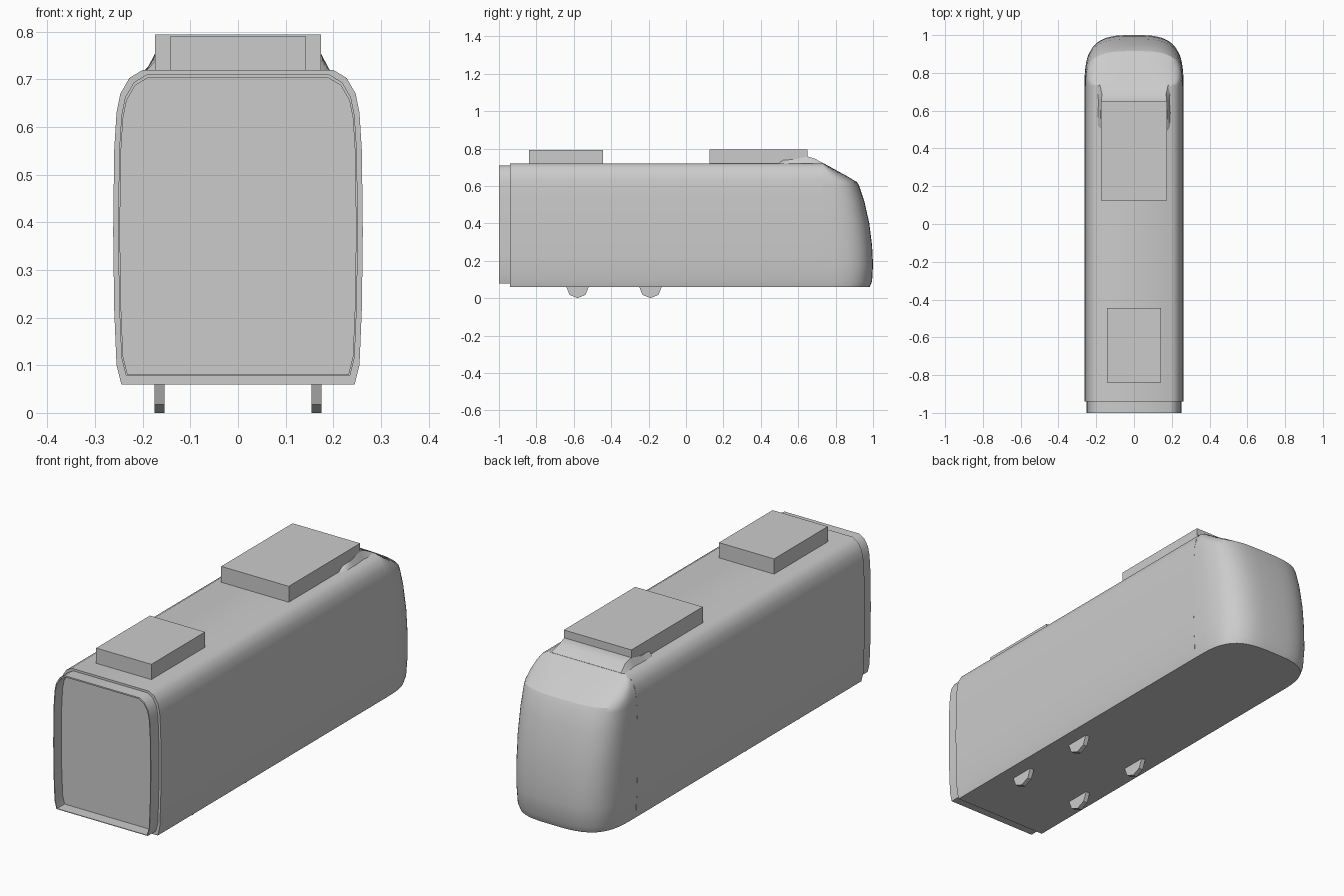
import bpy, bmesh, math

if "Cube" in bpy.data.objects:
    bpy.data.objects.remove(bpy.data.objects["Cube"])

grey = bpy.data.materials.new("light_grey")
grey.use_nodes = True
COLOUR = (0.6, 0.6, 0.6, 1)
grey.diffuse_color = COLOUR
grey.node_tree.nodes["Principled BSDF"].inputs["Base Color"].default_value = COLOUR

# Half section of the carriage: (half width, height)
HALF = [(.245, .06), (.255, .1), (.26, .22), (.262, .38), (.26, .55), (.255, .63),
        (.247, .67), (.228, .703), (.2, .72)]
# Nose profile: (height, furthest y)
NOSE = [(.06, .982), (.09, .995), (.18, 1), (.28, .995), (.4, .98), (.52, .953),
        (.6, .926), (.62, .915), (.65, .865), (.68, .81), (.705, .765), (.72, .737)]


def interp(table, t):
    for (a, u), (b, v) in zip(table, table[1:]):
        if t <= b:
            return u + (v - u) * (t - a) / (b - a)
    return table[-1][1]


def loft(name, rings, caps=(True, True), closed=True, angle=None):
    """Skin a list of equal-length point rings."""
    bm = bmesh.new()
    rows = [[bm.verts.new(p) for p in r] for r in rings]
    n = len(rows[0])
    for a, b in zip(rows, rows[1:]):
        for i in range(n if closed else n - 1):
            j = (i + 1) % n
            bm.faces.new((a[i], a[j], b[j], b[i]))
    for cap, row in zip(caps, (rows[0], rows[-1])):
        if cap:
            bm.faces.new(row)
    bmesh.ops.recalc_face_normals(bm, faces=bm.faces)
    mesh = bpy.data.meshes.new(name)
    bm.to_mesh(mesh)
    bm.free()
    ob = bpy.data.objects.new(name, mesh)
    bpy.context.collection.objects.link(ob)
    mesh.materials.append(grey)
    if angle:
        bpy.ops.object.select_all(action='DESELECT')
        ob.select_set(True)
        bpy.context.view_layer.objects.active = ob
        bpy.ops.object.shade_smooth_by_angle(angle=math.radians(angle))
    return ob


def section(y, half=HALF):
    return [(x, y, z) for x, z in half] + [(-x, y, z) for x, z in reversed(half)]


def box(name, x, y0, y1, z0, z1):
    ring = [(x, z0), (x, z1)]
    return loft(name, [section(y0, ring), section(y1, ring)])


# Passenger body
loft("carriage_body", [section(-.94), section(.73)], angle=35)

# Open gangway sleeve at the coupling end
sleeve = [(x * .96, .078 + (z - .06) * .632 / .66) for x, z in HALF]
inner = [(x * .985, .081 + (z - .078) * .985) for x, z in sleeve]
loft("gangway_sleeve", [section(-.935, sleeve), section(-1, sleeve),
                        section(-1, inner), section(-.945, inner)],
     caps=(False, True), angle=35)

# Rounded driving cab, built from stacked outlines
width_at = [(z, x) for x, z in HALF]
levels = []
for z, tip in NOSE:
    w, ring = interp(width_at, z), []
    for k in range(33):
        a = math.pi * k / 32
        c, s = math.cos(a), math.sin(a)
        ring.append((w * math.copysign(abs(c) ** .62, c), .73 + (tip - .73) * abs(s) ** .62, z))
    levels.append(ring)
loft("driving_cab", levels, angle=28)

# Roof fairing ahead of the large roof unit: (y, base half width, top half width, top height)
fairing = [(.49, .18, .16, .722), (.52, .195, .175, .738), (.58, .195, .178, .742),
           (.65, .19, .172, .758), (.69, .195, .17, .745), (.735, .2, .18, .721)]
loft("roof_fairing", [section(y, [(b, .715), (t, h)]) for y, b, t, h in fairing], angle=35)

# Roof equipment
box("front_roof_unit", .174, .125, .65, .715, .794)
box("rear_roof_unit", .142, -.84, -.445, .715, .791)

# Low-poly wheels, half hidden in the floor
for side, sx in (("left", 1), ("right", -1)):
    for place, y in (("front", -.19), ("rear", -.58)):
        rim = [(y + .06 * math.cos(math.tau * k / 8), .06 + .06 * math.sin(math.tau * k / 8))
               for k in range(8)]
        loft(f"{side}_{place}_wheel", [[(sx * x, p, q) for p, q in rim] for x in (.154, .175)])
